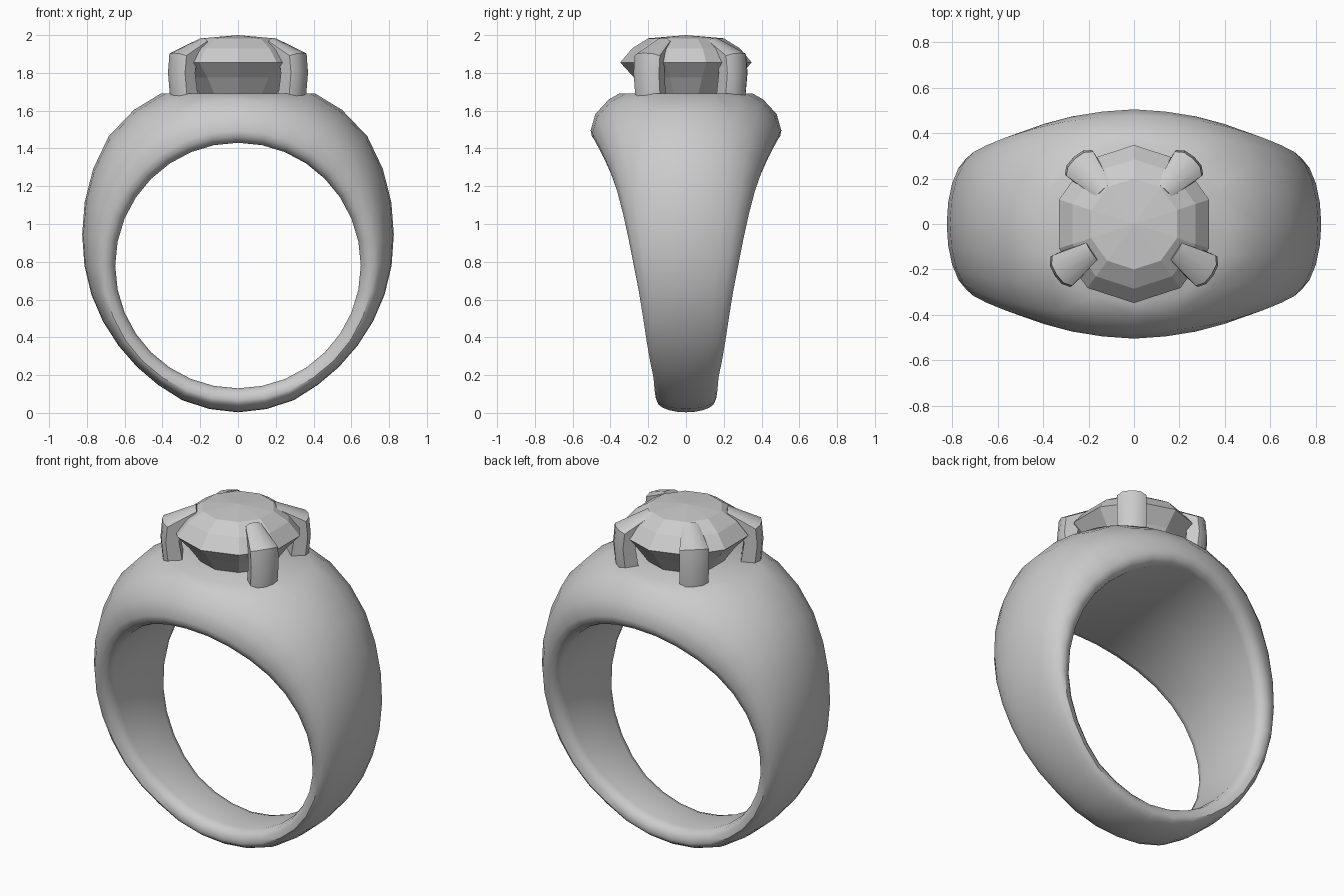
import bpy, bmesh, math
from mathutils import Vector

if "Cube" in bpy.data.objects:
    bpy.data.objects.remove(bpy.data.objects["Cube"])

HOLE_Z, HOLE_R, SEAT_Z = 0.78, 0.65, 1.69


def lerp_table(t, table):
    for (a, va), (b, vb) in zip(table, table[1:]):
        if t <= b:
            return va + (vb - va) * (t - a) / (b - a)
    return table[-1][1]


def make_object(name, bm, angle=None):
    bmesh.ops.recalc_face_normals(bm, faces=bm.faces[:])
    me = bpy.data.meshes.new(name)
    bm.to_mesh(me)
    bm.free()
    ob = bpy.data.objects.new(name, me)
    bpy.context.collection.objects.link(ob)
    if angle:
        bpy.ops.object.select_all(action='DESELECT')
        ob.select_set(True)
        bpy.context.view_layer.objects.active = ob
        bpy.ops.object.shade_smooth_by_angle(angle=math.radians(angle))
    return ob


def bridge(bm, a, b):
    n = len(a)
    for i in range(n):
        bm.faces.new((a[i], a[(i + 1) % n], b[(i + 1) % n], b[i]))


# Band: domed section swept round the finger hole, angle measured from the bottom
OUTER = [(0, .777), (22, .772), (34, .760), (48, .757), (60, .764), (74, .782),
         (95, .823), (105, .852), (118, .898), (128, .94), (138, .98),
         (155, 1.003), (180, .995)]
WIDTH = [(0, .155), (34, .172), (75, .24), (108, .32), (127, .375),
         (146, .44), (163, .49), (180, .505)]
bm = bmesh.new()
rings = []
SEG = 32
for i in range(SEG):
    phi = 360 * i / SEG
    t = min(phi, 360 - phi)
    R, w = lerp_table(t, OUTER), lerp_table(t, WIDTH)
    edge = .715
    sec = [(edge + (R - edge) * math.cos(a), w * math.sin(a))
           for a in (math.pi * (k / 10 - .5) for k in range(11))]
    sec += [(.685, w - .006), (.66, w - .025), (HOLE_R, w - .06), (HOLE_R, 0),
            (HOLE_R, -w + .06), (.66, -w + .025), (.685, -w + .006)]
    p = math.radians(phi)
    rings.append([bm.verts.new((r * math.sin(p), y, HOLE_Z - r * math.cos(p)))
                  for r, y in sec])
for i in range(SEG):
    bridge(bm, rings[i], rings[(i + 1) % SEG])
# Flat seat sliced off the dome
cut = bmesh.ops.bisect_plane(bm, geom=bm.verts[:] + bm.edges[:] + bm.faces[:],
                             plane_co=(0, 0, SEAT_Z), plane_no=(0, 0, 1),
                             clear_outer=True)
bmesh.ops.holes_fill(bm, edges=[e for e in bm.edges if e.is_boundary], sides=0)
make_object("band", bm, 38)

# Gem: flat-faceted ten-sided stone
bm = bmesh.new()
N = 10
gem_rings = []
for r, z in [(.20, 1.67), (.275, 1.775), (.348, 1.855), (.285, 1.93), (.20, 1.983)]:
    gem_rings.append([bm.verts.new((r * math.cos(a), r * math.sin(a), z))
                      for a in (2 * math.pi * (k + .5) / N for k in range(N))])
for a, b in zip(gem_rings, gem_rings[1:]):
    bridge(bm, a, b)
bm.faces.new(gem_rings[0])
apex = bm.verts.new((0, 0, 2.0))
for k in range(N):
    bm.faces.new((gem_rings[-1][k], gem_rings[-1][(k + 1) % N], apex))
make_object("gem", bm)


# Prongs: rounded bars that bend inward over the gem
def prong(name, angle, shift):
    c, s = math.cos(math.radians(angle)), math.sin(math.radians(angle))
    bm = bmesh.new()
    # outer radius, outer height, inner radius, inner height, half width
    stations = [(.38, 1.67, .27, 1.67, .078), (.392, 1.8, .29, 1.8, .08),
                (.383, 1.905, .28, 1.86, .08), (.20, 1.985, .19, 1.93, .045)]
    loops = []
    for ro, zo, ri, zi, h in stations:
        pts = []
        for f, d in [(-1, .3), (-.6, .06), (0, 0), (.6, .06), (1, .3), (.85, 1), (-.85, 1)]:
            r, z, t = ro + (ri - ro) * d + shift, zo + (zi - zo) * d, f * h
            pts.append(bm.verts.new(Vector((r * c - t * s, r * s + t * c, z))))
        loops.append(pts)
    for a, b in zip(loops, loops[1:]):
        bridge(bm, a, b)
    bm.faces.new(loops[0])
    bm.faces.new(loops[-1])
    make_object(name, bm, 40)


for side, front_a, back_a in (("right", -33, 48), ("left", 213, 132)):
    prong("front_prong_" + side, front_a, .025)
    prong("back_prong_" + side, back_a, .005)
